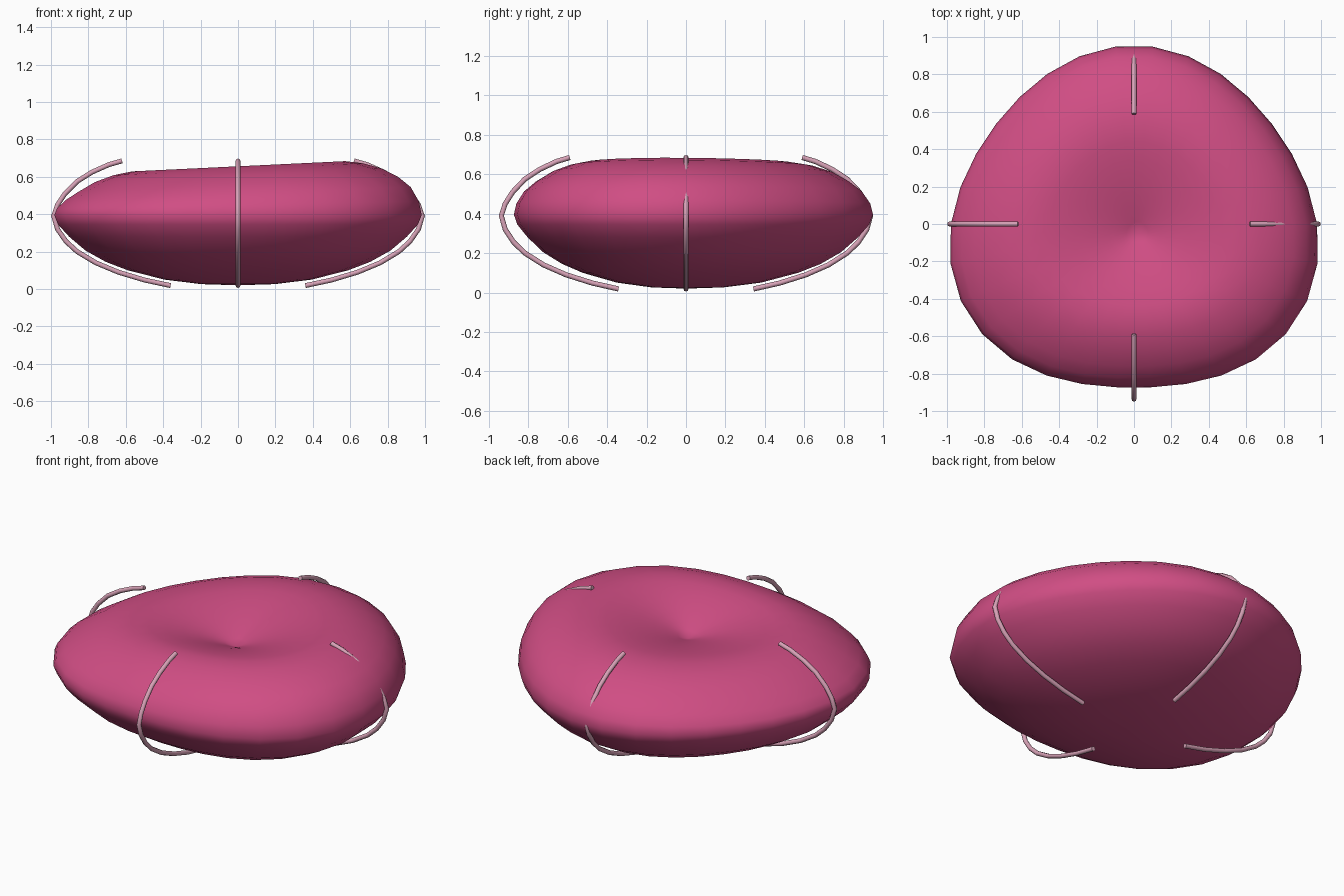
import bpy, bmesh, math

if "Cube" in bpy.data.objects:
    bpy.data.objects.remove(bpy.data.objects["Cube"])


def material(name, rgb):
    m = bpy.data.materials.new(name)
    m.diffuse_color = (*rgb, 1)
    m.use_nodes = True
    m.node_tree.nodes["Principled BSDF"].inputs["Base Color"].default_value = m.diffuse_color
    return m


pink = material("pink fabric", (0.63, 0.075, 0.23))
pale = material("pale pink piping", (0.68, 0.36, 0.47))

SEGS = 30


def outline(a):
    # lobed cushion outline, angle measured from the back (+y)
    return (0.947 + 0.045 * math.cos(3 * a) - 0.032 * math.cos(2 * a)
            - 0.005 * math.cos(a))


# profile of the cushion without its dent: (radius fraction, height)
profile = [(0.07, 0.022), (0.2, 0.026), (0.4, 0.05), (0.6, 0.1), (0.72, 0.145),
           (0.83, 0.205), (0.92, 0.28), (0.98, 0.345), (1.0, 0.395), (0.985, 0.45),
           (0.94, 0.51), (0.87, 0.56), (0.78, 0.608), (0.68, 0.64), (0.58, 0.656),
           (0.48, 0.662), (0.38, 0.665), (0.29, 0.667), (0.2, 0.668),
           (0.13, 0.668), (0.06, 0.668)]


def place(bm, frac, z, a, upper):
    r = frac * outline(a)
    x, y = r * math.sin(a), r * math.cos(a)
    if upper:
        # sitting dent, and the top tipping up to the right
        if frac < 0.7:
            x += 0.02 * (1 - frac / 0.7)
            y -= 0.05 * (1 - frac / 0.7)
            z -= 0.145 * (1 - frac / 0.58) ** 1.4 if frac < 0.58 else 0
        z += 0.048 * x * min(1, (z - 0.39) / 0.15)
    return bm.verts.new((x, y, z))


# cushion body
bm = bmesh.new()
rings = []
for i, (f, z) in enumerate(profile):
    rings.append([place(bm, f, z, math.radians(6) + 2 * math.pi * k / SEGS, i > 8)
                  for k in range(SEGS)])
for lo, hi in zip(rings, rings[1:]):
    for k in range(SEGS):
        n = (k + 1) % SEGS
        bm.faces.new((lo[k], lo[n], hi[n], hi[k]))
bottom = place(bm, 0, 0.02, 0, False)
top = place(bm, 0, 0.668, 0, True)
for k in range(SEGS):
    n = (k + 1) % SEGS
    bm.faces.new((bottom, rings[0][n], rings[0][k]))
    bm.faces.new((top, rings[-1][k], rings[-1][n]))
bmesh.ops.recalc_face_normals(bm, faces=bm.faces)
for f in bm.faces:
    f.smooth = True
me = bpy.data.meshes.new("cushion_body")
bm.to_mesh(me)
bm.free()
me.materials.append(pink)
bpy.context.collection.objects.link(bpy.data.objects.new("cushion_body", me))

# four piping strips on the sides
path = [(0.62, 0.685), (0.69, 0.665), (0.78, 0.625), (0.86, 0.575), (0.925, 0.51),
        (0.965, 0.45), (0.986, 0.39), (0.965, 0.32), (0.92, 0.255), (0.86, 0.2),
        (0.76, 0.14), (0.64, 0.09), (0.5, 0.048), (0.36, 0.018)]


def piping(name, dx, dy):
    cu = bpy.data.curves.new(name, 'CURVE')
    cu.dimensions = '3D'
    cu.bevel_depth = 0.013
    cu.bevel_resolution = 2
    cu.use_fill_caps = True
    sp = cu.splines.new('POLY')
    sp.points.add(len(path) - 1)
    for p, (r, z) in zip(sp.points, path):
        p.co = (r * dx, r * dy, z, 1)
    sp.use_smooth = True
    cu.materials.append(pale)
    bpy.context.collection.objects.link(bpy.data.objects.new(name, cu))


for name, dx, dy in (("right_piping", 1, 0), ("left_piping", -1, 0),
                     ("front_piping", 0, -0.95), ("back_piping", 0, 0.95)):
    piping(name, dx, dy)
